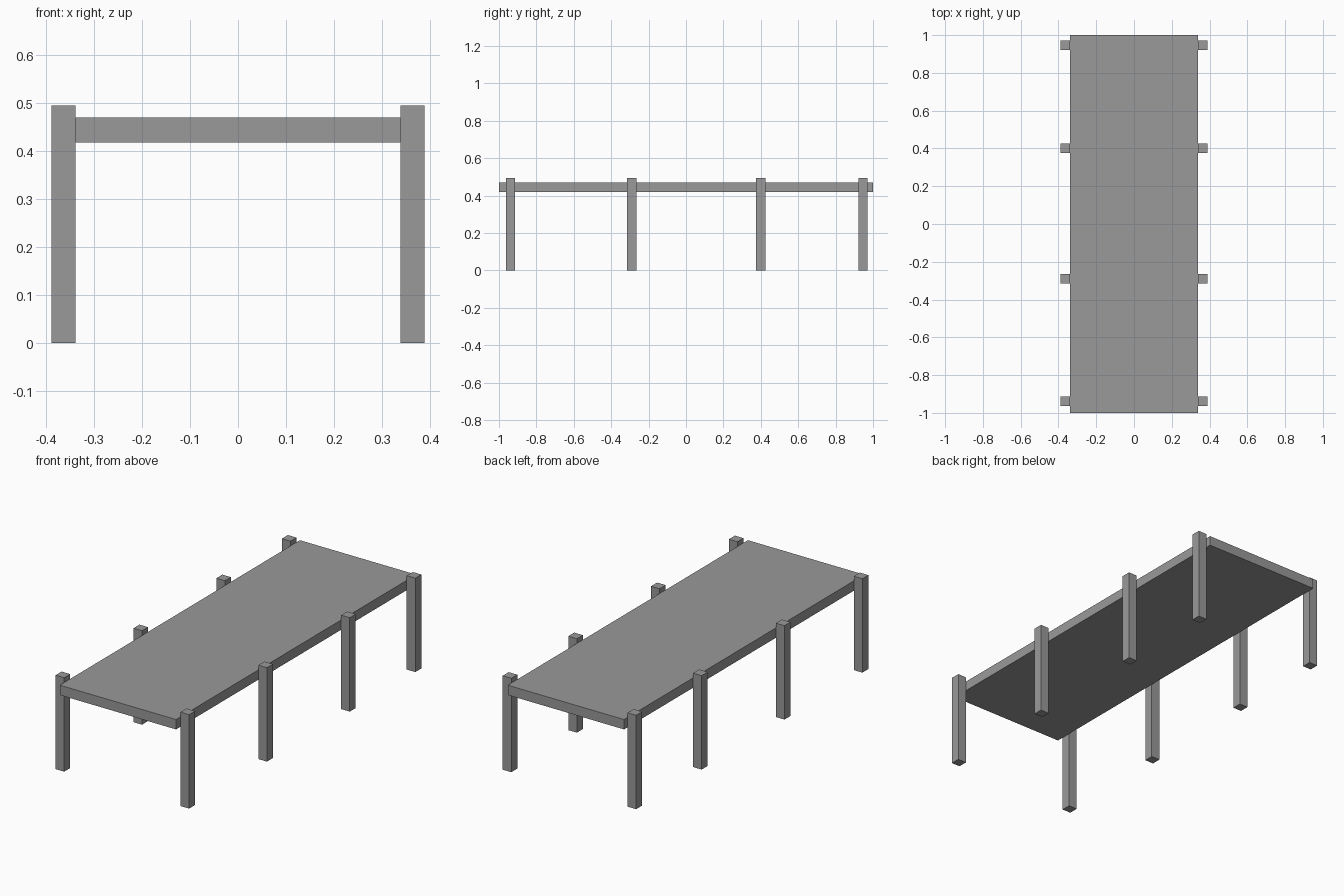
import bpy

# Remove the default cube
cube = bpy.data.objects.get("Cube")
if cube:
    bpy.data.objects.remove(cube, do_unlink=True)

# Single plain grey
GREY = (0.32, 0.32, 0.32, 1.0)
grey = bpy.data.materials.new("plain grey")
grey.use_nodes = True
grey.diffuse_color = GREY
grey.node_tree.nodes["Principled BSDF"].inputs["Base Color"].default_value = GREY


def box(name, centre, size):
    """Add a flat-shaded box with its size baked into the mesh."""
    bpy.ops.mesh.primitive_cube_add(size=1, location=centre)
    obj = bpy.context.object
    obj.name = name
    obj.scale = size
    bpy.ops.object.transform_apply(location=False, rotation=False, scale=True)
    obj.data.materials.append(grey)
    return obj


# Deck: long slab held between the posts
deck_width, deck_thickness, deck_top = 0.678, 0.052, 0.47
box("deck", (0, 0, deck_top - deck_thickness / 2), (deck_width, 2, deck_thickness))

# Posts: four pairs against the deck sides, rising just above it
post, height = 0.05, 0.495
post_x = (deck_width + post) / 2
rows = {"front": -0.938, "mid_front": -0.29, "mid_back": 0.4, "back": 0.946}
for row, y in rows.items():
    for side, sign in (("left", 1), ("right", -1)):
        box(f"{row}_{side}_post", (sign * post_x, y, height / 2), (post, post, height))
